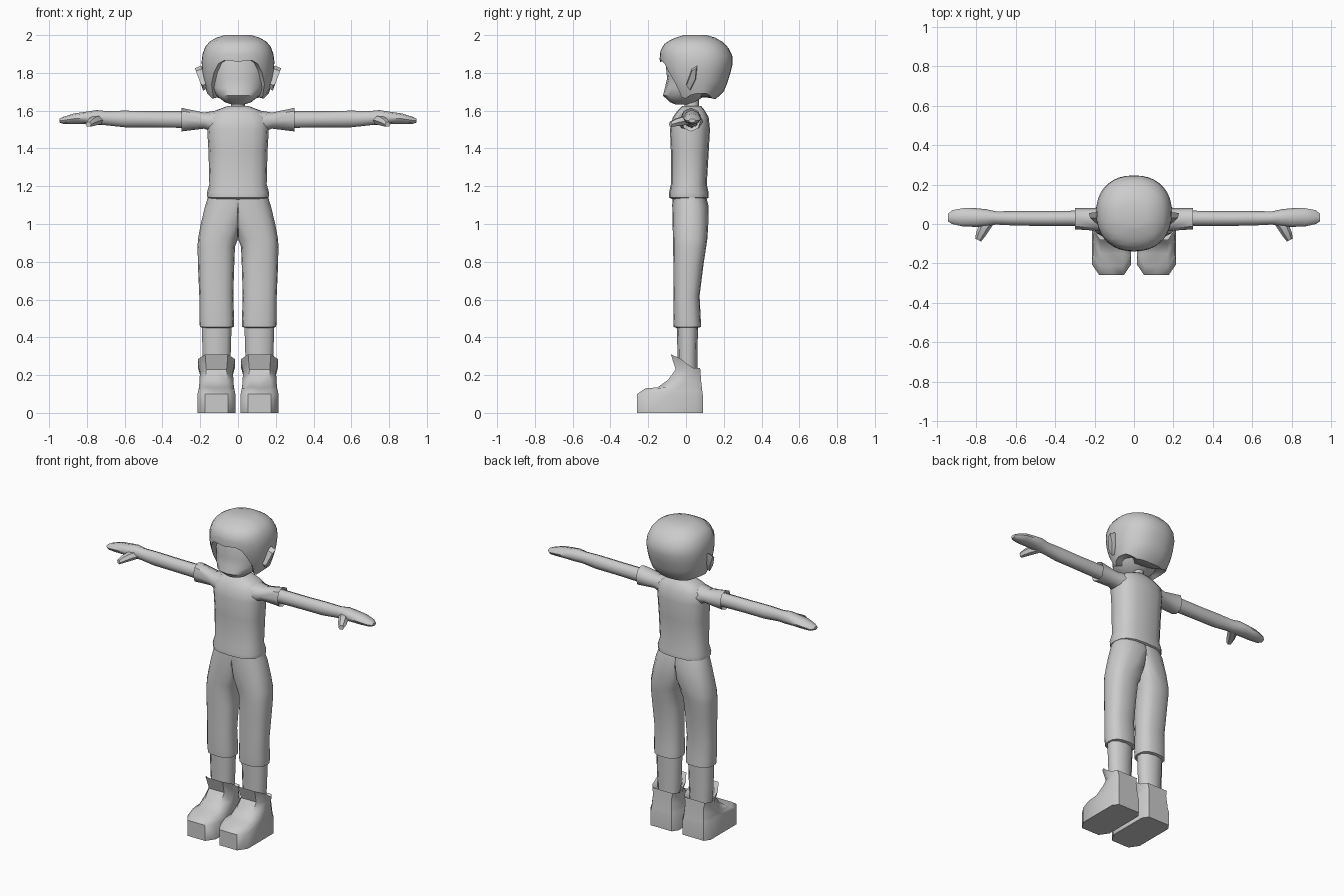
import bpy, bmesh, math
from math import sin, cos, pi, radians

cube = bpy.data.objects.get("Cube")
if cube:
    bpy.data.objects.remove(cube, do_unlink=True)

grey = bpy.data.materials.new("plain_grey")
grey.use_nodes = True
COLOUR = (0.6, 0.6, 0.6, 1)
grey.diffuse_color = COLOUR
for node in grey.node_tree.nodes:
    if node.type == 'BSDF_PRINCIPLED':
        node.inputs["Base Color"].default_value = COLOUR


def loft(name, rings, mirror=False, angle=50):
    """Skin a list of equal point rings and cap both ends."""
    bm = bmesh.new()
    loops = [[bm.verts.new(p) for p in ring] for ring in rings]
    n = len(loops[0])
    for a, b in zip(loops, loops[1:]):
        for i in range(n):
            j = (i + 1) % n
            bm.faces.new((a[i], a[j], b[j], b[i]))
    bm.faces.new(loops[0])
    bm.faces.new(loops[-1])
    bmesh.ops.remove_doubles(bm, verts=bm.verts, dist=0.0005)
    bmesh.ops.recalc_face_normals(bm, faces=bm.faces)
    mesh = bpy.data.meshes.new(name)
    bm.to_mesh(mesh)
    bm.free()
    mesh.materials.append(grey)
    ob = bpy.data.objects.new(name, mesh)
    bpy.context.collection.objects.link(ob)
    bpy.ops.object.select_all(action='DESELECT')
    ob.select_set(True)
    bpy.context.view_layer.objects.active = ob
    bpy.ops.object.shade_smooth_by_angle(angle=radians(angle))
    if mirror:
        ob.modifiers.new("Mirror", 'MIRROR')
    return ob


def unit(a, p):
    """Point on a superellipse, starting at the front."""
    s, c = sin(a), cos(a)
    return (math.copysign(abs(s) ** (2 / p), s), -math.copysign(abs(c) ** (2 / p), c))


def level(z, cx, hw, yf, yb, n=12, p=2.3):
    """Horizontal ring."""
    pts = [unit(2 * pi * i / n, p) for i in range(n)]
    return [(cx + hw * u, (yf + yb) / 2 + (yb - yf) / 2 * v, z) for u, v in pts]


def upright(x, y0, y1, z0, z1, n=8, p=2.2):
    """Ring across the arm."""
    pts = [unit(2 * pi * i / n, p) for i in range(n)]
    return [(x, (y0 + y1) / 2 + (y1 - y0) / 2 * v, (z0 + z1) / 2 + (z1 - z0) / 2 * u)
            for u, v in pts]


# Shirt body
loft("shirt", [level(z, 0, hw, f, b, 16, 2.6) for z, hw, f, b in (
    (1.13, .14, -.07, .1), (1.14, .162, -.09, .12), (1.165, .165, -.09, .12),
    (1.21, .152, -.08, .11), (1.38, .156, -.08, .12), (1.5, .163, -.085, .127),
    (1.565, .16, -.07, .12), (1.6, .12, -.045, .1), (1.625, .055, -.02, .08))])

# Sleeves, arms and hands
loft("sleeve", [upright(*r) for r in (
    (.09, -.06, .1, 1.47, 1.605), (.18, -.035, .08, 1.505, 1.59),
    (.3, -.027, .08, 1.49, 1.615), (.285, -.012, .068, 1.505, 1.6))], True)
loft("arm", [upright(*r) for r in (
    (.25, -.01, .068, 1.508, 1.597), (.45, -.01, .066, 1.512, 1.597),
    (.6, -.008, .066, 1.512, 1.6), (.7, -.003, .064, 1.523, 1.598),
    (.75, -.01, .075, 1.525, 1.603), (.8, -.015, .08, 1.53, 1.595),
    (.87, -.012, .08, 1.53, 1.585), (.925, 0, .07, 1.53, 1.567),
    (.946, .015, .05, 1.537, 1.557))], True)
loft("thumb", [[(x + w * cos(a), y + w * .5 * cos(a), z + w * sin(a))
                for a in [2 * pi * i / 6 for i in range(6)]]
               for x, y, z, w in ((.735, .02, 1.552, .026), (.762, -.02, 1.545, .026),
                                  (.78, -.055, 1.537, .022), (.792, -.082, 1.528, .015))], True)

# Trousers: each leg widens into half of the hips, cut at the middle plane
trousers = [level(z, cx, hw, f, b, 16, 2.5) for z, cx, hw, f, b in (
    (.45, .112, .07, -.05, .06), (.455, .112, .09, -.065, .08), (.5, .113, .092, -.067, .078),
    (.62, .115, .09, -.065, .072), (.78, .116, .096, -.067, .092), (.88, .115, .099, -.068, .107),
    (.92, .105, .107, -.069, .113), (1.0, .07, .127, -.071, .118),
    (1.1, .02, .153, -.073, .118), (1.17, 0, .15, -.07, .1))]
loft("trouser_leg", [[(max(0, x), y, z) for x, y, z in ring] for ring in trousers], True)
loft("shin", [level(z, .113, hw, f, b, 10) for z, hw, f, b in (
    (.18, .07, -.045, .06), (.32, .078, -.045, .06), (.48, .083, -.05, .065))], True)


# Boots with a raised front flap
def boot_ring(hw, yf, zf, yb, zb):
    half = [(0, yf), (.62, yf), (1, yf + .055), (1, (yf + yb) / 2), (1, yb - .035), (.75, yb)]
    pts = half + [(-u, y) for u, y in reversed(half[1:])]
    ring = []
    for u, y in pts:
        lift = min(1, max(0, 1.3 - 1.8 * (y - yf) / (yb - yf)))
        ring.append((.114 + hw * u, y, zb + (zf - zb) * lift))
    return ring


loft("boot", [boot_ring(*r) for r in (
    (.1, -.26, 0, .09, 0), (.1, -.26, .1, .09, .09), (.094, -.215, .13, .086, .115),
    (.092, -.15, .135, .084, .138), (.09, -.095, .175, .08, .17), (.087, -.055, .23, .078, .2),
    (.097, -.08, .31, .075, .237), (.08, -.06, .29, .063, .22), (.07, -.04, .21, .05, .19))], True)

# Neck and face
loft("neck", [level(z, 0, r, .03 - r, .03 + r, 10, 2) for z, r in ((1.58, .05), (1.63, .038), (1.7, .038))])
loft("face", [level(z, 0, hw, f, b, 16, 2.1) for z, hw, f, b in (
    (1.632, .03, -.055, .02), (1.645, .07, -.085, .05), (1.68, .115, -.122, .1),
    (1.72, .138, -.112, .14), (1.77, .15, -.1, .16), (1.85, .155, -.108, .17),
    (1.92, .12, -.08, .15))])

# Hair: a shell hanging from the crown down to a hairline that varies by angle
SHELL = ((1.655, .135, -.07, .15), (1.69, .163, -.09, .195), (1.75, .18, -.11, .22),
         (1.81, .19, -.13, .238), (1.87, .193, -.14, .252), (1.92, .184, -.135, .235),
         (1.96, .16, -.11, .2), (1.985, .12, -.06, .16), (2.0, .07, -.01, .11))
HAIRLINE = ((0, 1.858), (15, 1.868), (26, 1.862), (34, 1.835), (42, 1.79), (50, 1.74),
            (57, 1.675), (68, 1.66), (85, 1.69), (110, 1.69), (140, 1.665), (180, 1.66))


def blend(table, v):
    for a, b in zip(table, table[1:]):
        if v <= b[0]:
            t = max(0, (v - a[0]) / (b[0] - a[0]))
            return [p + (q - p) * t for p, q in zip(a[1:], b[1:])]
    return list(table[-1][1:])


def hair_ring(t, shrink=1, lift=0):
    ring = []
    for i in range(36):
        a = 2 * pi * i / 36
        low = blend(HAIRLINE, math.degrees(min(a, 2 * pi - a)))[0]
        z = low + (2 - low) * t
        hw, f, b = blend(SHELL, z)
        u, v = unit(a, 2.25)
        ring.append((hw * u * shrink, (f + b) / 2 + (b - f) / 2 * v * shrink, z + lift))
    return ring


loft("hair", [hair_ring(0, .55, .01), hair_ring(0, .86, .005)]
     + [hair_ring(t) for t in (0, .12, .25, .4, .55, .68, .8, .89, .96, 1)], angle=60)

# Ears
EAR = ((0, 1.735), (.03, 1.82), (.06, 1.838), (.052, 1.765), (.022, 1.705))
loft("ear", [[(x + (z - 1.77) * lean, .035 + (y - .035) * s, 1.77 + (z - 1.77) * s) for y, z in EAR]
             for x, s, lean in ((.165, .8, 0), (.19, 1, .1), (.208, .8, .3))], True, 30)
